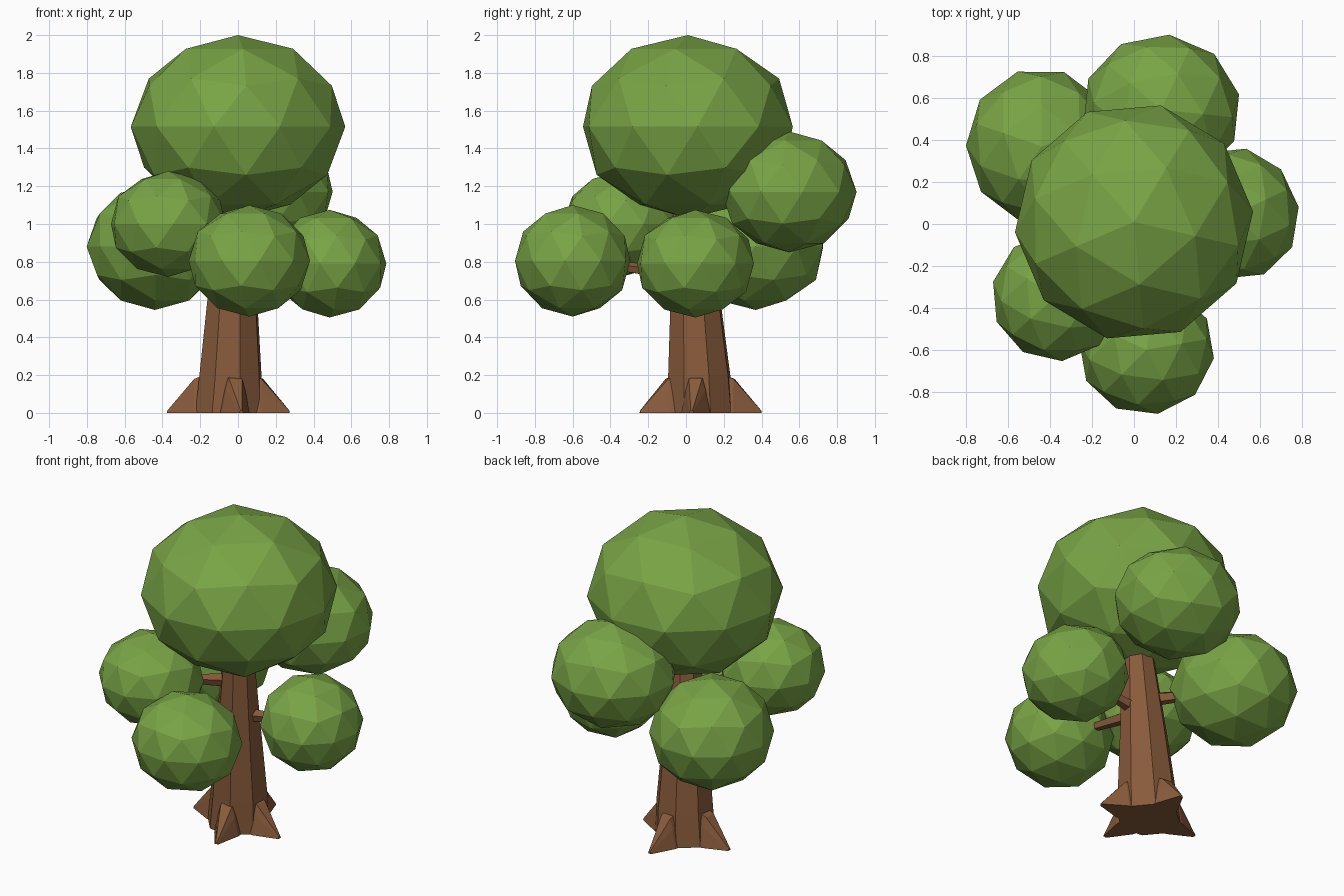
import bpy, bmesh
from math import cos, sin, radians, pi
from mathutils import Vector

if "Cube" in bpy.data.objects:
    bpy.data.objects.remove(bpy.data.objects["Cube"])


def material(name, color):
    m = bpy.data.materials.new(name)
    m.diffuse_color = (*color, 1)
    m.use_nodes = True
    m.node_tree.nodes["Principled BSDF"].inputs["Base Color"].default_value = m.diffuse_color
    return m


GREEN = material("leaf_green", (0.19, 0.37, 0.06))
BROWN = material("bark_brown", (0.25, 0.105, 0.045))


def finish(bm, name, mat):
    bmesh.ops.recalc_face_normals(bm, faces=bm.faces)
    me = bpy.data.meshes.new(name)
    bm.to_mesh(me)
    bm.free()
    me.materials.append(mat)
    ob = bpy.data.objects.new(name, me)
    bpy.context.collection.objects.link(ob)
    return ob


def loft(name, rings, mat):
    """Skin closed rings of points and cap both ends."""
    bm = bmesh.new()
    rows = [[bm.verts.new(p) for p in r] for r in rings]
    n = len(rows[0])
    for a, b in zip(rows, rows[1:]):
        for i in range(n):
            bm.faces.new((a[i], a[(i + 1) % n], b[(i + 1) % n], b[i]))
    bm.faces.new(rows[0])
    bm.faces.new(rows[-1])
    return finish(bm, name, mat)


def foliage(name, center, size, turn):
    bpy.ops.mesh.primitive_ico_sphere_add(subdivisions=2, radius=1, location=center)
    ob = bpy.context.object
    ob.name = name
    ob.scale = size
    ob.rotation_euler.z = radians(turn)
    ob.data.materials.append(GREEN)


# Tapered eight-sided trunk, leaning slightly to the centre
def trunk_ring(x, y, z, r):
    return [(x + r * cos(k * pi / 4 + 0.3), y + r * sin(k * pi / 4 + 0.3), z) for k in range(8)]


loft("trunk", [trunk_ring(-0.05, 0.075, 0, 0.185),
               trunk_ring(-0.04, 0.07, 0.2, 0.172),
               trunk_ring(-0.03, 0.05, 0.6, 0.138),
               trunk_ring(-0.01, 0.02, 1.15, 0.09)], BROWN)

# Flared roots: a wedge from the trunk wall down to a pointed tip
for i, ang in enumerate((-78, -8, 85, 176)):
    a = radians(ang)
    out, side = Vector((cos(a), sin(a), 0)), Vector((-sin(a), cos(a), 0))
    base = Vector((-0.05, 0.075, 0))

    def section(d, w, h, t):
        c = base + out * d
        up = Vector((0, 0, h))
        return [c - side * w, c - side * w * 0.7 + up * 0.65, c - side * t + up,
                c + side * t + up, c + side * w * 0.7 + up * 0.65, c + side * w]

    loft(f"root_{i + 1}", [section(0.10, 0.085, 0.21, 0.04),
                           section(0.18, 0.075, 0.18, 0.035),
                           section(0.325, 0.012, 0.012, 0.004)], BROWN)

# Leaf clumps: name, centre, half sizes, turn about z
CLUMPS = [
    ("crown", (0.0, 0.01, 1.515), (0.57, 0.57, 0.485), -13),
    ("front_clump", (0.06, -0.60, 0.805), (0.325, 0.31, 0.295), 10),
    ("right_clump", (0.485, 0.05, 0.79), (0.30, 0.32, 0.285), 25),
    ("left_front_clump", (-0.37, -0.345, 1.0), (0.31, 0.31, 0.28), 5),
    ("left_back_clump", (-0.44, 0.37, 0.88), (0.36, 0.375, 0.335), 18),
    ("back_clump", (0.13, 0.545, 1.17), (0.38, 0.36, 0.32), -6),
]
for clump in CLUMPS:
    foliage(*clump)

# Thin branches from the trunk into the side clumps
for name, center, _, _ in CLUMPS[1:]:
    end = Vector(center)
    start = Vector((-0.03, 0.05, end.z - 0.08))
    d = end - start
    bm = bmesh.new()
    bmesh.ops.create_cone(bm, cap_ends=True, segments=5, radius1=0.045, radius2=0.015, depth=d.length)
    ob = finish(bm, name.replace("clump", "branch"), BROWN)
    ob.location = (start + end) / 2
    ob.rotation_euler = d.to_track_quat("Z", "Y").to_euler()
